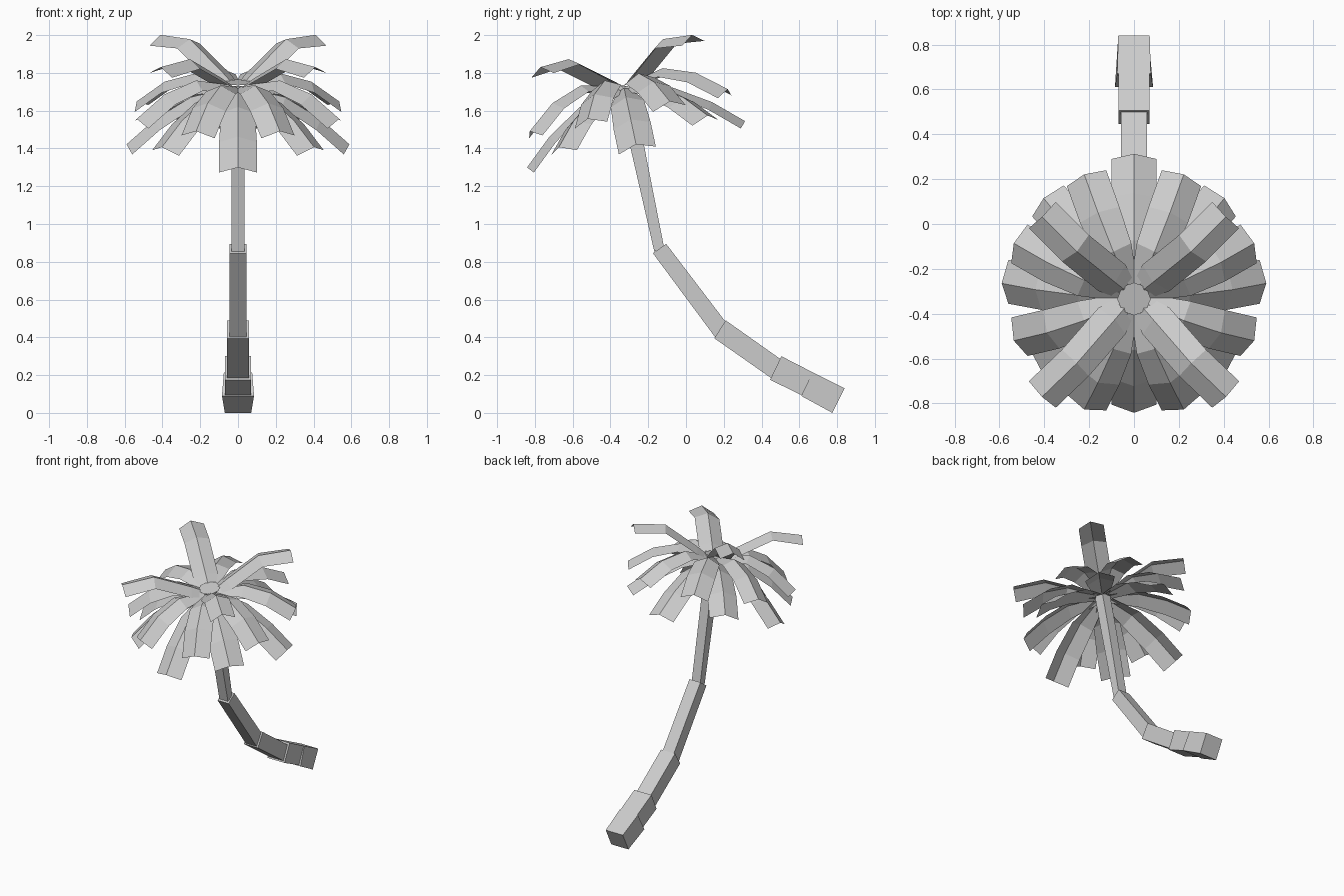
import bpy, math
from mathutils import Matrix, Vector

if "Cube" in bpy.data.objects:
    bpy.data.objects.remove(bpy.data.objects["Cube"])

grey = bpy.data.materials.new("light grey")
grey.diffuse_color = (0.6, 0.6, 0.6, 1)
grey.use_nodes = True
grey.node_tree.nodes["Principled BSDF"].inputs["Base Color"].default_value = grey.diffuse_color


def make(name, verts, faces):
    mesh = bpy.data.meshes.new(name)
    mesh.from_pydata(verts, [], faces)
    mesh.materials.append(grey)
    obj = bpy.data.objects.new(name, mesh)
    bpy.context.collection.objects.link(obj)
    return obj


# Trunk: square tube sections; each ring is (lower y, z, half x, upper y, z, half x)
def trunk_section(name, rings):
    verts, faces = [], []
    for ly, lz, lw, uy, uz, uw in rings:
        verts += [(-lw, ly, lz), (lw, ly, lz), (uw, uy, uz), (-uw, uy, uz)]
    for k in range(len(rings) - 1):
        for i in range(4):
            j = (i + 1) % 4
            faces.append((4 * k + i, 4 * k + j, 4 * k + 4 + j, 4 * k + 4 + i))
    n = 4 * (len(rings) - 1)
    faces += [(3, 2, 1, 0), (n, n + 1, n + 2, n + 3)]
    make(name, verts, faces)


trunk_section("trunk_foot", [(0.775, 0.0, 0.07, 0.84, 0.13, 0.07),
                             (0.61, 0.09, 0.085, 0.67, 0.215, 0.075)])
trunk_section("trunk_base", [(0.62, 0.09, 0.07, 0.68, 0.21, 0.07),
                             (0.445, 0.175, 0.07, 0.505, 0.30, 0.07)])
trunk_section("trunk_lower", [(0.45, 0.185, 0.057, 0.50, 0.285, 0.057),
                              (0.15, 0.395, 0.057, 0.21, 0.49, 0.057)])
trunk_section("trunk_middle", [(0.155, 0.40, 0.045, 0.215, 0.475, 0.045),
                               (-0.175, 0.845, 0.045, -0.105, 0.895, 0.045)])
trunk_section("trunk_upper", [(-0.168, 0.855, 0.035, -0.115, 0.87, 0.035),
                              (-0.30, 1.43, 0.035, -0.225, 1.43, 0.035),
                              (-0.365, 1.73, 0.035, -0.29, 1.73, 0.035)])

# Crown leans with the trunk
crown = Matrix.Translation((0, -0.33, 1.73)) @ Matrix.Rotation(math.radians(12), 4, 'X')


# Leaf: ridged strip along a profile of (radius, height, half width, side drop);
# the sides drop at right angles to the ridge
def leaf(name, profile, angle):
    turn = crown @ Matrix.Rotation(angle, 4, 'Z')
    verts, faces = [], []
    ridge = [Vector(p[:2]) for p in profile]
    for k, (r, h, w, drop) in enumerate(profile):
        tangent = Vector((0, 0))
        if k > 0:
            tangent += (ridge[k] - ridge[k - 1]).normalized()
        if k < len(ridge) - 1:
            tangent += (ridge[k + 1] - ridge[k]).normalized()
        tangent.normalize()
        for side in (-1, 0, 1):
            d = drop * abs(side)
            verts.append(turn @ Vector((r + tangent.y * d, side * w, h - tangent.x * d)))
    for k in range(len(profile) - 1):
        a = 3 * k
        faces += [(a, a + 3, a + 4, a + 1), (a + 1, a + 4, a + 5, a + 2)]
    make(name, verts, faces)


tiers = {
    "top_leaf": (4, 45, [(0.06, 0.02, 0.06, 0.02), (0.12, 0.06, 0.085, 0.035),
                         (0.36, 0.20, 0.085, 0.04), (0.58, 0.19, 0.085, 0.045)]),
    "middle_leaf": (8, 22.5, [(0.05, 0.01, 0.04, 0.02), (0.24, 0.05, 0.085, 0.04),
                              (0.42, -0.01, 0.095, 0.045), (0.58, -0.13, 0.095, 0.045)]),
    "lower_leaf": (4, 0, [(0.05, -0.01, 0.045, 0.02), (0.25, -0.06, 0.09, 0.04),
                          (0.44, -0.18, 0.10, 0.045), (0.59, -0.315, 0.10, 0.045)]),
    "lower_diagonal_leaf": (4, 45, [(0.05, -0.01, 0.045, 0.02), (0.24, -0.03, 0.09, 0.04),
                                    (0.42, -0.125, 0.10, 0.045), (0.57, -0.245, 0.10, 0.045)]),
}
for name, (count, start, profile) in tiers.items():
    for i in range(count):
        leaf(f"{name}_{i + 1}", profile, math.radians(start + 360 * i / count))

# Crown heart: small flat octagon closing the middle
ring = [(0.075 * math.cos(i * math.pi / 4), 0.075 * math.sin(i * math.pi / 4)) for i in range(8)]
make("crown_heart", [crown @ Vector((x, y, 0.02)) for x, y in ring], [tuple(range(8))])
